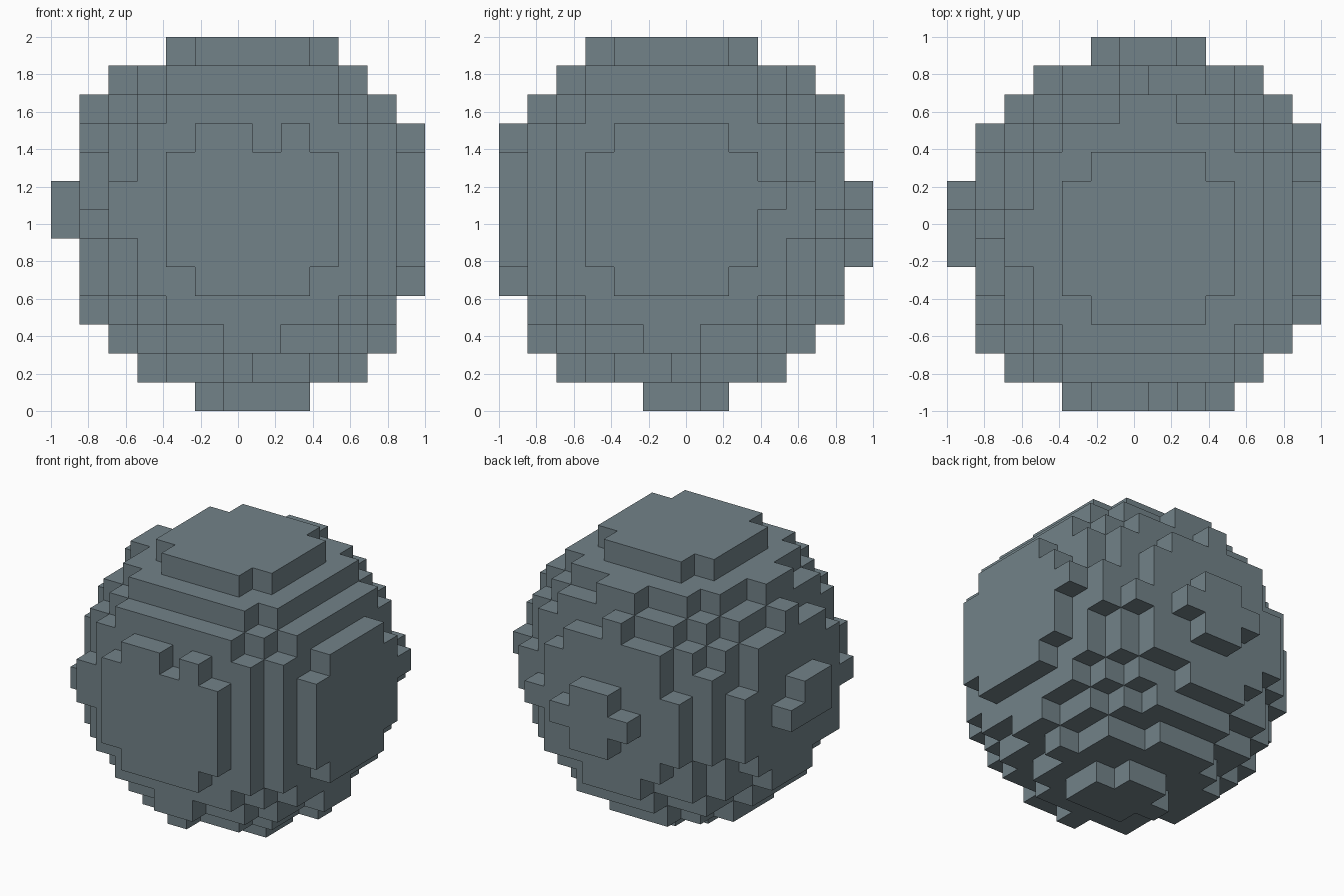
import bpy
import bmesh
from mathutils import Vector

cube = bpy.data.objects.get("Cube")
if cube:
    bpy.data.objects.remove(cube, do_unlink=True)

N = 13                 # blocks along each axis
S = 2 / N              # block size
CENTRE = Vector((6.85, 6.15, 6.85))
RADIUS_SQ = 42.3

# Block ball, slightly off centre in its grid
cells = {
    (x, y, z)
    for x in range(N) for y in range(N) for z in range(N)
    if (Vector((x + 0.5, y + 0.5, z + 0.5)) - CENTRE).length_squared < RADIUS_SQ
}

# Small raised patches on the right, back and underside
cells = {c for c in cells if c[0] > 0 and c[1] < N - 1 and c[2] > 0}
cells |= {(0, y, 6) for y in (5, 6, 7)} | {(0, y, 7) for y in (5, 6)}
cells |= {(x, 12, 6) for x in range(5, 9)}
cells |= {(x, 12, z) for x in (6, 7) for z in (5, 7)}
cells |= {(x, 6, 0) for x in range(5, 9)}
cells |= {(x, y, 0) for x in (6, 7) for y in (5, 7)} | {(8, 5, 0)}

# Notch in the front patch and a bump on the left patch
cells.discard((7, 0, 9))
cells.add((12, 9, 7))

# Skin: one quad for each exposed block side
bm = bmesh.new()
corners = {}


def corner(p):
    if p not in corners:
        corners[p] = bm.verts.new((p[0] * S - 1, p[1] * S - 1, p[2] * S))
    return corners[p]


for cell in sorted(cells):
    for axis in range(3):
        for side in (0, 1):
            beyond = list(cell)
            beyond[axis] += 2 * side - 1
            if tuple(beyond) in cells:
                continue
            u, v = (axis + 1) % 3, (axis + 2) % 3
            loop = []
            for du, dv in ((0, 0), (1, 0), (1, 1), (0, 1)):
                p = list(cell)
                p[axis] += side
                p[u] += du
                p[v] += dv
                loop.append(corner(tuple(p)))
            bm.faces.new(loop if side else loop[::-1])

mesh = bpy.data.meshes.new("block_ball")
bm.to_mesh(mesh)
bm.free()

# Slate grey stone
stone = bpy.data.materials.new("slate_grey")
stone.use_nodes = True
colour = (0.17, 0.225, 0.25, 1)
stone.diffuse_color = colour
stone.node_tree.nodes["Principled BSDF"].inputs["Base Color"].default_value = colour
mesh.materials.append(stone)

ball = bpy.data.objects.new("block_ball", mesh)
bpy.context.collection.objects.link(ball)
